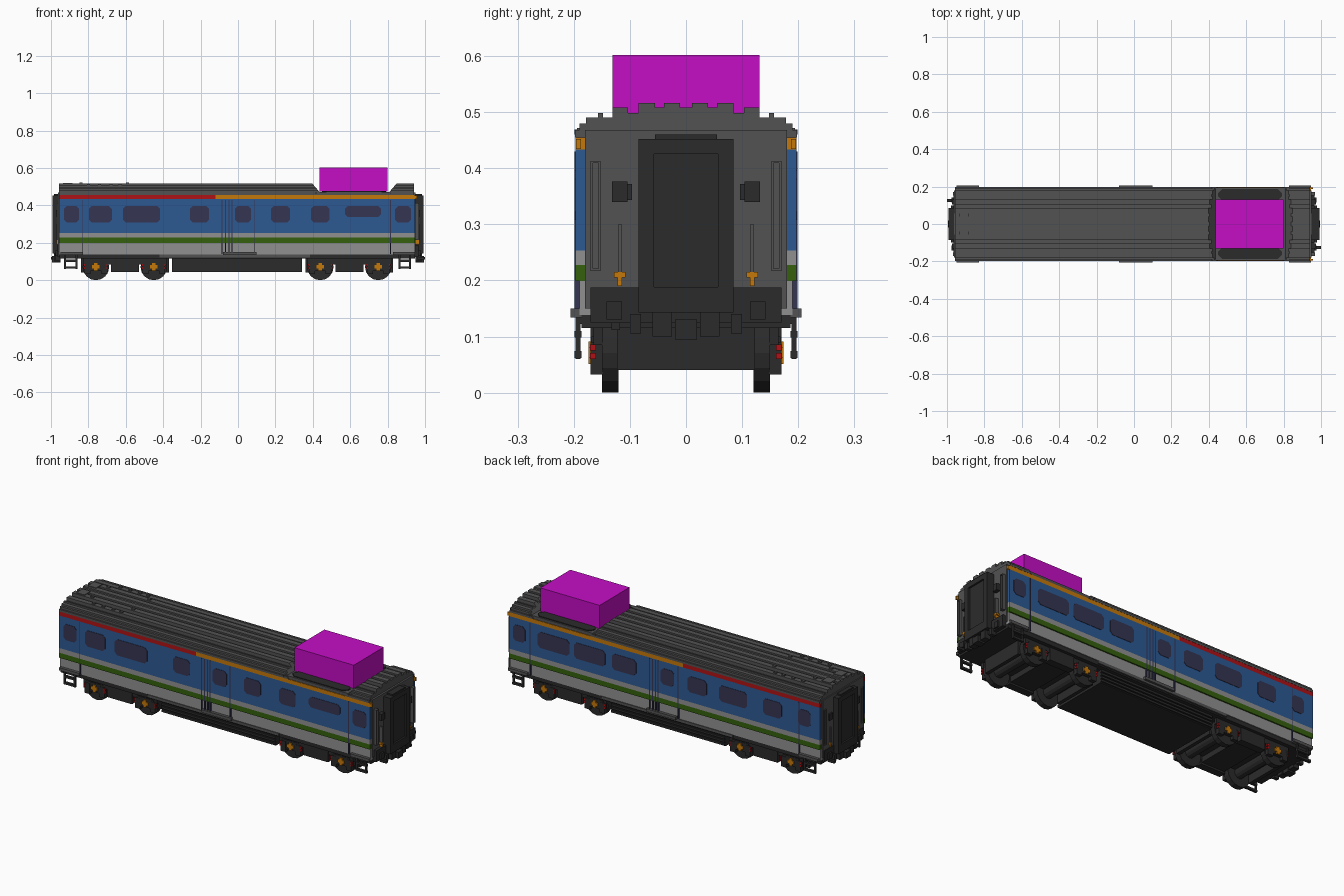
import bpy, bmesh, math
from mathutils import Matrix

if "Cube" in bpy.data.objects:
    bpy.data.objects.remove(bpy.data.objects["Cube"])


def material(name, r, g, b):
    m = bpy.data.materials.new(name)
    m.use_nodes = True
    m.diffuse_color = (r, g, b, 1)
    bsdf = next(n for n in m.node_tree.nodes if n.type == 'BSDF_PRINCIPLED')
    bsdf.inputs["Base Color"].default_value = (r, g, b, 1)
    bsdf.inputs["Roughness"].default_value = 0.7
    return m


BLUE = material("blue", 0.026, 0.10, 0.29)
LIGHT = material("light_grey", 0.28, 0.28, 0.28)
GREEN = material("green", 0.035, 0.12, 0.004)
RED = material("red", 0.42, 0.006, 0.008)
ORANGE = material("orange", 0.56, 0.19, 0.003)
GLASS = material("tinted_glass", 0.035, 0.035, 0.085)
GREY = material("dark_grey", 0.085, 0.085, 0.085)
BLACK = material("black", 0.024, 0.024, 0.024)
PINK = material("magenta", 0.56, 0.004, 0.56)


def finish(name, bm, mat):
    bmesh.ops.recalc_face_normals(bm, faces=bm.faces)
    me = bpy.data.meshes.new(name)
    bm.to_mesh(me)
    bm.free()
    me.materials.append(mat)
    ob = bpy.data.objects.new(name, me)
    bpy.context.collection.objects.link(ob)
    return ob


def boxes(name, mat, spans, mx=False, my=False):
    """Boxes given as (x0, x1, y0, y1, z0, z1), optionally mirrored in x and y."""
    bm = bmesh.new()
    for x0, x1, y0, y1, z0, z1 in spans:
        for sx in ((1, -1) if mx else (1,)):
            for sy in ((1, -1) if my else (1,)):
                m = (Matrix.Translation((sx * (x0 + x1) / 2, sy * (y0 + y1) / 2, (z0 + z1) / 2))
                     @ Matrix.Diagonal((x1 - x0, y1 - y0, z1 - z0, 1)))
                bmesh.ops.create_cube(bm, size=1, matrix=m)
    return finish(name, bm, mat)


def prism(bm, ring_a, ring_b):
    """Solid between two matching rings of points."""
    a = [bm.verts.new(p) for p in ring_a]
    b = [bm.verts.new(p) for p in ring_b]
    bm.faces.new(a)
    bm.faces.new(b[::-1])
    for i in range(len(a)):
        j = (i + 1) % len(a)
        bm.faces.new((a[i], b[i], b[j], a[j]))


def cylinders(name, mat, items, segs=16):
    """Cylinders along y given as (x, y0, y1, z, radius)."""
    bm = bmesh.new()
    for x, y0, y1, z, r in items:
        m = Matrix.Translation((x, (y0 + y1) / 2, z)) @ Matrix.Rotation(math.pi / 2, 4, 'X')
        bmesh.ops.create_cone(bm, cap_ends=True, segments=segs, radius1=r, radius2=r,
                              depth=y1 - y0, matrix=m)
    return finish(name, bm, mat)


def chamfered(x0, x1, z0, z1, c):
    return [(x0 + c, z0), (x1 - c, z0), (x1, z0 + c), (x1, z1 - c),
            (x1 - c, z1), (x0 + c, z1), (x0, z1 - c), (x0, z0 + c)]


# Body shell and painted side bands
X0, X1 = -0.957, 0.945
boxes("body_core", GREY, [(X0 - 0.006, X1 + 0.005, -0.18, 0.18, 0.15, 0.468)])
boxes("lower_side", LIGHT, [(X0, X1, 0.17, 0.190, 0.138, 0.199)], my=True)
boxes("green_band", GREEN, [(X0, X1, 0.17, 0.197, 0.199, 0.227)], my=True)
boxes("light_band", LIGHT, [(X0, X1, 0.17, 0.197, 0.227, 0.253)], my=True)
boxes("blue_side", BLUE, [(X0, X1, 0.17, 0.197, 0.253, 0.433)], my=True)
boxes("red_band", RED, [(X0, -0.12, 0.17, 0.197, 0.433, 0.455)], my=True)
boxes("orange_band", ORANGE, [(-0.12, X1, 0.17, 0.197, 0.433, 0.455)], my=True)

# Windows, different on each side
front_windows = [(-0.93, -0.85), (-0.797, -0.674), (-0.615, -0.417), (-0.257, -0.155),
                 (-0.016, 0.07), (0.176, 0.278), (0.39, 0.49), (0.572, 0.765), (0.84, 0.925)]
back_windows = [(0.845, 0.92), (0.575, 0.768), (0.356, 0.546), (0.166, 0.315),
                (-0.065, 0.016), (-0.265, -0.148), (-0.512, -0.342), (-0.725, -0.61), (-0.9, -0.825)]
for name, side, spans in (("front_windows", -1, front_windows), ("back_windows", 1, back_windows)):
    bm = bmesh.new()
    for x0, x1 in spans:
        low = 0.337 if (side == -1 and x0 == 0.572) else 0.308
        pts = chamfered(x0, x1, low, 0.396, 0.015)
        prism(bm, [(x, side * 0.194, z) for x, z in pts], [(x, side * 0.199, z) for x, z in pts])
    finish(name, bm, GLASS)

# Door gaps and raised door posts
gaps = [-0.83, -0.085, -0.066, -0.048, -0.032, 0.09, 0.815]
for name, s in (("front_door_gaps", -1), ("back_door_gaps", 1)):
    spans = []
    for g in gaps:
        x = g if (s == -1 or abs(g) > 0.5) else -g
        y = sorted((s * 0.19, s * 0.1985))
        spans.append((x - 0.0022, x + 0.0022, y[0], y[1], 0.14, 0.43))
    boxes(name, GLASS, spans)

# Ribbed roof: half cross-section as (y, z), mirrored
half = [(0.011, 0.508), (0.011, 0.516), (0.039, 0.516), (0.039, 0.508), (0.055, 0.508),
        (0.055, 0.516), (0.085, 0.516), (0.085, 0.498), (0.103, 0.498), (0.103, 0.508),
        (0.131, 0.508), (0.131, 0.490), (0.148, 0.490), (0.148, 0.498), (0.157, 0.498),
        (0.157, 0.490), (0.178, 0.490), (0.178, 0.480), (0.190, 0.480), (0.190, 0.468),
        (0.198, 0.468), (0.198, 0.455)]
section = half + [(-y, z) for y, z in reversed(half)]


def roof(name, xa, xb, slope_a, slope_b):
    bm = bmesh.new()
    prism(bm, [(xa + slope_a * (z - 0.455), y, z) for y, z in section],
          [(xb + slope_b * (z - 0.455), y, z) for y, z in section])
    return finish(name, bm, GREY)


roof("main_roof", -0.957, 0.45, 0, -0.85)
roof("end_roof", 0.795, 0.94, 0.85, 0)
boxes("roof_recess_floor", GREY, [(0.42, 0.83, -0.194, 0.194, 0.455, 0.472)])
bm = bmesh.new()
for s in (-1, 1):
    pts = chamfered(0.45, 0.79, 0.125, 0.187, 0.022)
    prism(bm, [(x, s * y, 0.468) for x, y in pts], [(x, s * y, 0.477) for x, y in pts])
finish("recess_panels", bm, BLACK)
boxes("roof_equipment_box", PINK, [(0.437, 0.80, -0.131, 0.131, 0.473, 0.602)])

# Roof fittings
boxes("roof_hatches", GREY, [(-0.935, -0.885, 0.024, 0.078, 0.505, 0.52)], my=True)
boxes("roof_bolts", GREY,
      [(x - 0.008, x + 0.008, 0.11, 0.124, 0.50, 0.514) for x in (-0.80, -0.74, -0.68, -0.63)]
      + [(x - 0.008, x + 0.008, 0.063, 0.077, 0.51, 0.523) for x in (-0.84, -0.59)], my=True)
boxes("roof_joints", BLACK, [(x, x + 0.004, 0.131, 0.1985, 0.46, 0.4685) for x in (0.415, 0.815)], my=True)

# End gangways with recessed door
boxes("gangway_frame", BLACK, [
    (0.94, 0.992, 0.057, 0.085, 0.143, 0.452), (0.94, 0.992, 0, 0.06, 0.425, 0.452),
    (0.94, 0.992, 0, 0.06, 0.143, 0.188), (0.94, 0.985, 0, 0.055, 0.452, 0.46)], mx=True, my=True)
boxes("gangway_door", BLACK, [(0.94, 0.982, -0.058, 0.058, 0.187, 0.426)], mx=True)

# End wall details
boxes("end_grab_rails", GREY, [
    (0.95, 0.968, 0.152, 0.156, 0.217, 0.413), (0.95, 0.968, 0.166, 0.17, 0.217, 0.413),
    (0.95, 0.968, 0.152, 0.17, 0.409, 0.413), (0.95, 0.968, 0.152, 0.17, 0.217, 0.221),
    (0.95, 0.97, 0.114, 0.121, 0.215, 0.30)], mx=True, my=True)
boxes("end_sockets", BLACK, [(0.945, 0.972, 0.104, 0.132, 0.34, 0.376),
                             (0.945, 0.966, 0.096, 0.104, 0.343, 0.372)], mx=True, my=True)
boxes("end_valves", ORANGE, [(0.945, 0.97, 0.108, 0.128, 0.205, 0.215),
                             (0.945, 0.97, 0.114, 0.122, 0.19, 0.205)], mx=True, my=True)
boxes("marker_lamps", ORANGE, [(0.94, 0.956, 0.187, 0.196, 0.434, 0.452)], mx=True, my=True)
boxes("buffer_beam", BLACK, [(0.93, 0.966, -0.17, 0.17, 0.125, 0.187),
                             (0.93, 0.975, 0.114, 0.142, 0.13, 0.162)], mx=True, my=True)
boxes("coupler_hoses", BLACK, [
    (0.95, 0.985, 0.025, 0.06, 0.10, 0.145), (0.95, 0.978, 0.08, 0.10, 0.105, 0.14),
    (0.95, 0.995, -0.02, 0.02, 0.095, 0.13)], mx=True, my=True)
boxes("hose_tap", BLACK, [(0.96, 1.0, -0.133, -0.118, 0.112, 0.125),
                          (-1.0, -0.96, 0.118, 0.133, 0.112, 0.125)])

# Underframe
boxes("solebar", BLACK, [(-0.955, 0.945, -0.186, 0.186, 0.115, 0.151)])
boxes("sill_trim", GREY, [(-0.42, 0.385, 0.17, 0.194, 0.122, 0.138)], my=True)
boxes("door_steps", GREY, [(-0.08, 0.10, 0.18, 0.206, 0.134, 0.150),
                           (-0.95, -0.83, 0.18, 0.206, 0.134, 0.150),
                           (0.83, 0.945, 0.18, 0.206, 0.134, 0.150)], my=True)
boxes("equipment_case", BLACK, [(-0.353, 0.342, -0.158, 0.158, 0.045, 0.12)])
boxes("case_ribs", BLACK, [(-0.353, 0.342, 0.15, 0.166, z, z + 0.011)
                           for z in (0.05, 0.068, 0.086, 0.104)], my=True)
ladder = []
for xa, xb in ((-0.93, -0.858), (0.858, 0.925)):
    ladder += [(xa, xa + 0.01, 0.188, 0.197, 0.06, 0.135), (xb - 0.01, xb, 0.188, 0.197, 0.06, 0.135)]
    ladder += [(xa, xb, 0.186, 0.199, z, z + 0.012) for z in (0.062, 0.098)]
boxes("step_ladders", BLACK, ladder, my=True)

# Bogies
for label, cx in (("rear", -0.605), ("lead", 0.595)):
    axles = (cx - 0.155, cx + 0.155)
    boxes(label + "_bogie_frame", BLACK, [
        (cx - 0.225, cx + 0.225, 0.148, 0.165, 0.085, 0.118),
        (cx - 0.075, cx + 0.075, 0.13, 0.17, 0.045, 0.115),
        (cx - 0.225, cx + 0.225, 0, 0.123, 0.085, 0.12),
        (cx - 0.07, cx + 0.07, 0, 0.14, 0.055, 0.11),
        (cx - 0.235, cx - 0.215, 0, 0.123, 0.04, 0.12),
        (cx + 0.215, cx + 0.235, 0, 0.123, 0.04, 0.12)]
        + [(a - 0.05, a + 0.05, 0.148, 0.168, 0.05, 0.10) for a in axles], my=True)
    cylinders(label + "_wheels", BLACK,
              [(a, min(s * 0.12, s * 0.15), max(s * 0.12, s * 0.15), 0.071, 0.071)
               for a in axles for s in (-1, 1)], 16)
    cylinders(label + "_axles", BLACK, [(a, -0.12, 0.12, 0.071, 0.028) for a in axles], 12)
    boxes(label + "_springs", BLACK, [(a + d - 0.016, a + d + 0.016, 0.148, 0.17, 0.032, 0.09)
                                      for a in axles for d in (-0.045, 0.045)], my=True)
    boxes(label + "_axle_caps", ORANGE, [
        (a - u, a + u, 0.16, 0.174, 0.071 - v, 0.071 + v)
        for a in axles for u, v in ((0.02, 0.009), (0.009, 0.02))], my=True)
    boxes(label + "_axle_markers", RED, [
        (a + d - 0.004, a + d + 0.004, 0.16, 0.1715, z, z + 0.011)
        for a in axles for d in (-0.062, 0.062) for z in (0.06, 0.075)], my=True)
